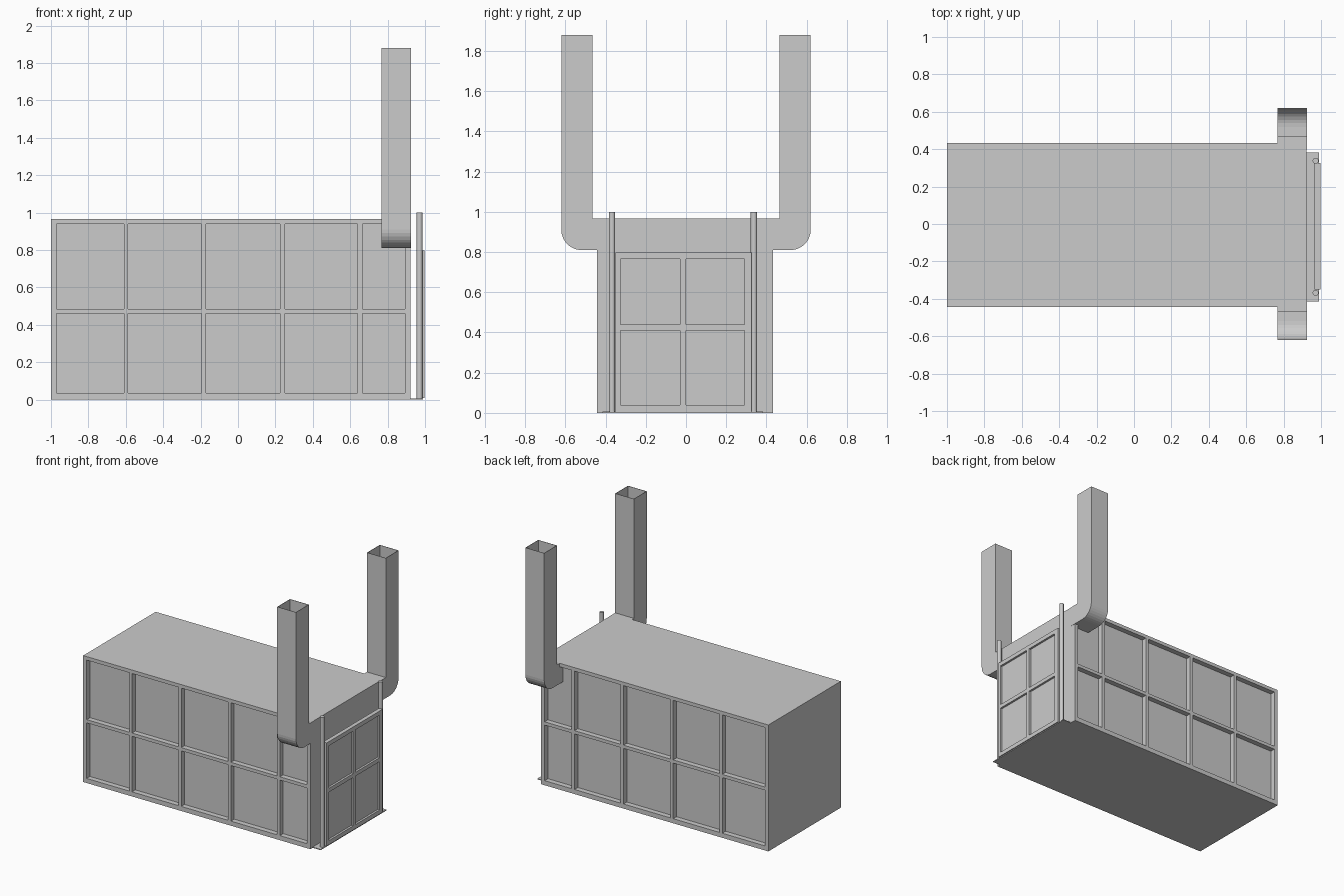
import bpy
import bmesh
from math import sin, cos, pi

old = bpy.data.objects.get("Cube")
if old:
    bpy.data.objects.remove(old, do_unlink=True)

# Single grey paint
grey = bpy.data.materials.new("plain grey")
grey.use_nodes = True
grey.diffuse_color = (0.6, 0.6, 0.6, 1)
grey.node_tree.nodes["Principled BSDF"].inputs["Base Color"].default_value = (0.6, 0.6, 0.6, 1)


def finish(name, bm):
    bmesh.ops.recalc_face_normals(bm, faces=bm.faces)
    mesh = bpy.data.meshes.new(name)
    bm.to_mesh(mesh)
    bm.free()
    mesh.materials.append(grey)
    obj = bpy.data.objects.new(name, mesh)
    bpy.context.collection.objects.link(obj)
    return obj


def add_box(bm, xs, ys, zs):
    verts = bmesh.ops.create_cube(bm, size=1)["verts"]
    for v in verts:
        v.co = [r[0] if c < 0 else r[1] for c, r in zip(v.co, (xs, ys, zs))]


def boxes(name, *ranges):
    bm = bmesh.new()
    for r in ranges:
        add_box(bm, *r)
    return finish(name, bm)


def carve(obj, pockets):
    """Cut rectangular pockets out of a solid."""
    cutter = boxes("pocket_cutter", *pockets)
    cutter.hide_render = True
    mod = obj.modifiers.new("pockets", "BOOLEAN")
    mod.operation = "DIFFERENCE"
    mod.solver = "EXACT"
    mod.object = cutter
    bpy.context.view_layer.objects.active = obj
    bpy.ops.object.modifier_apply(modifier=mod.name)
    bpy.data.objects.remove(cutter, do_unlink=True)


# Main body with recessed panels along both long sides
FRONT, BACK, END, TOP = -0.443, 0.433, 0.923, 0.967
body = boxes("body", ((-1, END), (FRONT, BACK), (0, TOP)))
columns = [(-0.97, -0.61), (-0.587, -0.195), (-0.17, 0.225), (0.25, 0.64), (0.665, 0.893)]
rows = [(0.035, 0.46), (0.485, 0.94)]
DEPTH = 0.04
sides = [(FRONT - 0.1, FRONT + DEPTH), (BACK - DEPTH, BACK + 0.1)]
carve(body, [(c, s, r) for c in columns for r in rows for s in sides])

# Door in front of the end face, with four recessed panels
door = boxes("door", ((0.965, 0.996), (-0.35, 0.325), (0.008, 0.797)))
door_columns = [(-0.325, -0.03), (0, 0.29)]
door_rows = [(0.04, 0.41), (0.44, 0.765)]
carve(door, [((0.98, 1.1), c, r) for c in door_columns for r in door_rows])

# Thin sill below the door
boxes("sill", ((END, 0.99), (-0.415, 0.383), (0, 0.006)))

# Guide rods beside the door
for name, y in (("right_rod", -0.368), ("left_rod", 0.338)):
    bm = bmesh.new()
    bmesh.ops.create_cone(bm, cap_ends=True, segments=20, radius1=0.016, radius2=0.016, depth=1)
    bmesh.ops.translate(bm, verts=bm.verts, vec=(0.971, y, 0.5))
    rod = finish(name, bm)
    bpy.ops.object.select_all(action="DESELECT")
    rod.select_set(True)
    bpy.context.view_layer.objects.active = rod
    bpy.ops.object.shade_smooth_by_angle()

# Square chimney ducts: elbow profile swept across x, open at both ends
INNER, OUTER, LOW, RADIUS, STEPS = 0.465, 0.62, 0.81, 0.1, 8
for name, side in (("front_duct", -1), ("back_duct", 1)):
    inside = [(0.395, TOP), (INNER, TOP), (INNER, 1.88)]
    outside = [(OUTER, 1.88)]
    for i in range(STEPS + 1):
        a = i / STEPS * pi / 2
        outside.append((OUTER - RADIUS + RADIUS * cos(a), LOW + RADIUS - RADIUS * sin(a)))
    outside.append((0.395, LOW))
    profile = inside + outside
    bm = bmesh.new()
    left, right = [[bm.verts.new((x, side * y, z)) for y, z in profile] for x in (0.766, 0.925)]
    bm.faces.new(left)
    bm.faces.new(right)
    for i in range(len(profile) - 1):
        if i != len(inside) - 1:
            bm.faces.new((left[i], left[i + 1], right[i + 1], right[i]))
    duct = finish(name, bm)
    wall = duct.modifiers.new("wall", "SOLIDIFY")
    wall.thickness = 0.003
    wall.offset = -1
    wall.use_even_offset = True
